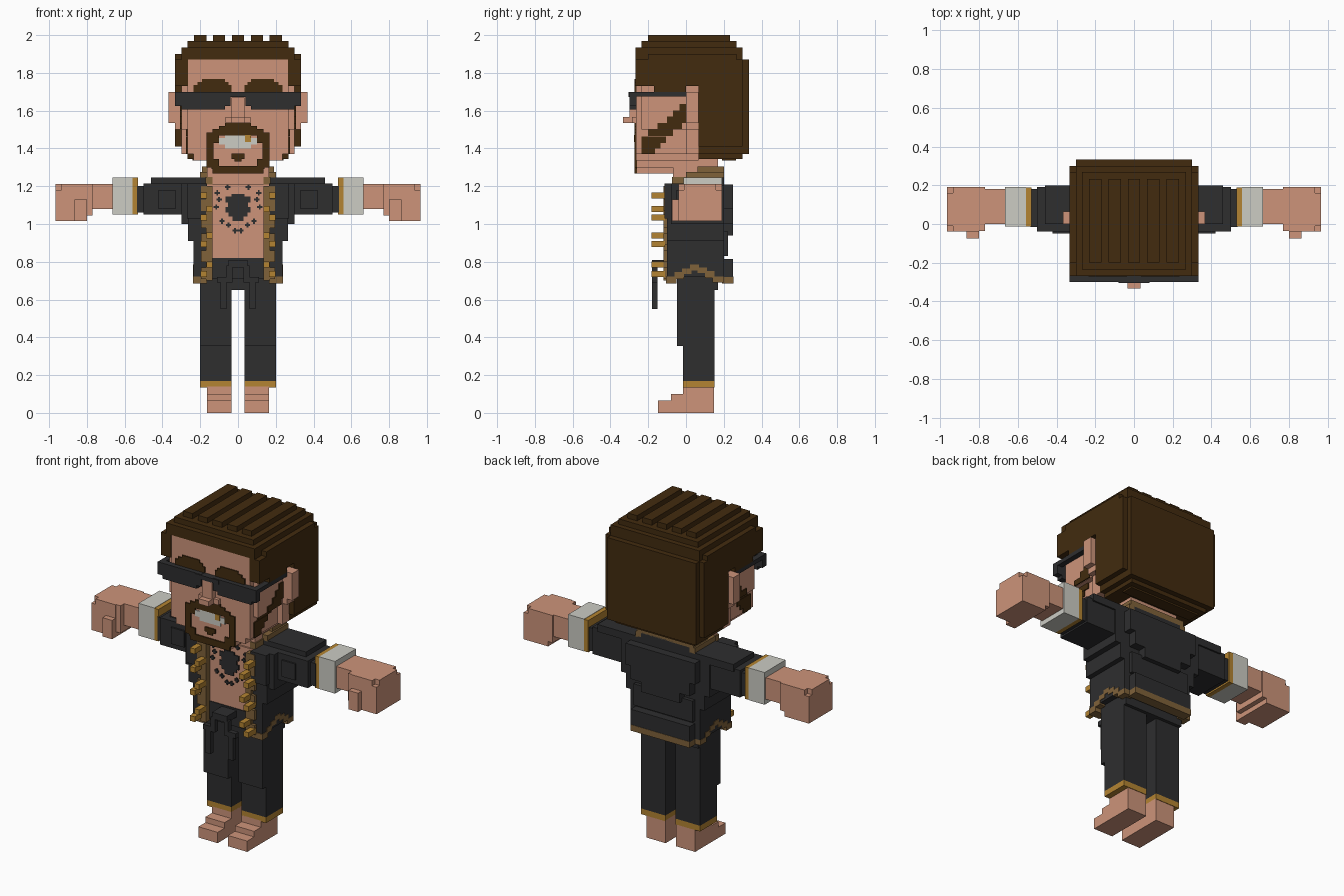
import bpy, bmesh


def material(name, rgb):
    m = bpy.data.materials.new(name)
    m.diffuse_color = [((c / 255 + 0.055) / 1.055) ** 2.4 for c in rgb] + [1]
    return m


SKIN = material("skin", (205, 148, 122))
HAIR = material("dark brown hair", (66, 43, 15))
BLACK = material("charcoal cloth", (46, 46, 47))
WHITE = material("off white", (204, 204, 196))
GOLD = material("gold", (180, 132, 50))
BRASS = material("dull brass", (128, 98, 58))


def blocks(name, mat, boxes, mirror=False):
    """One object out of boxes (x0, x1, y0, y1, z0, z1), optionally mirrored in x."""
    bm = bmesh.new()
    if mirror:
        boxes = list(boxes) + [(-b[1], -b[0], *b[2:]) for b in boxes]
    for x0, x1, y0, y1, z0, z1 in boxes:
        v = [bm.verts.new((x, y, z)) for z in (z0, z1)
             for x, y in ((x0, y0), (x1, y0), (x1, y1), (x0, y1))]
        for f in ((3, 2, 1, 0), (4, 5, 6, 7), (0, 1, 5, 4),
                  (1, 2, 6, 5), (2, 3, 7, 6), (3, 0, 4, 7)):
            bm.faces.new([v[i] for i in f])
    me = bpy.data.meshes.new(name)
    bm.to_mesh(me)
    bm.free()
    me.materials.append(mat)
    ob = bpy.data.objects.new(name, me)
    bpy.context.collection.objects.link(ob)
    return ob


def sym(w, *rest):
    return (-w, w, *rest)


# Feet, trouser legs and gold ankle hems
blocks("feet", SKIN, [(.035, .165, -.015, .147, 0, .14),
                      (.035, .165, -.08, 0, 0, .10),
                      (.035, .165, -.147, -.07, 0, .066)], True)
blocks("ankle_hems", GOLD, [(.035, .2, -.015, .15, .135, .17)], True)
blocks("trouser_legs", BLACK, [(.035, .2, -.015, .15, .17, .36),
                               (.035, .2, -.047, .15, .355, .67)], True)
blocks("trouser_waist", BLACK, [sym(.2, -.047, .17, .65, .72),
                                sym(.2, -.085, .17, .71, .82)])

# Drawstring bow on the waist
blocks("drawstring", BLACK, [(.06, .093, -.18, -.15, .55, .72),
                             (.03, .11, -.18, -.15, .69, .72),
                             (.03, .06, -.18, -.15, .72, .78),
                             (0, .05, -.18, -.08, .77, .81)], True)

# Bare torso and neck
blocks("torso", SKIN, [sym(.17, -.08, .16, .815, 1.21),
                       sym(.165, -.07, .17, 1.2, 1.38)])

# Chest hair: a heart with scattered tufts
rows = [(.035, 1.145, 1.16), (.065, 1.115, 1.145), (.052, 1.09, 1.115),
        (.065, 1.06, 1.09), (.05, 1.04, 1.06), (.03, 1.015, 1.04)]
tufts = [(.055, 1.195), (.11, 1.165), (.115, 1.09), (.085, 1.015),
         (.05, .995), (.10, 1.13), (.015, .965)]
chest = [sym(w, -.087, -.079, a, b) for w, a, b in rows]
for x, z in tufts:
    for s in (-1, 1):
        chest += [(s * x - .014, s * x + .014, -.087, -.079, z - .005, z + .005),
                  (s * x - .005, s * x + .005, -.0865, -.079, z - .014, z + .014)]
blocks("chest_hair", BLACK, chest)

# Open jacket: sides, shoulders, back and tail
blocks("jacket_sides", BLACK, [(.165, .235, -.1, .19, .72, .92),
                               (.165, .265, -.1, .19, .91, 1.05),
                               (.165, .27, -.115, .2, 1.03, 1.215),
                               (.17, .3, -.08, .2, 1.0, 1.215),
                               (.165, .46, 0, .2, 1.2, 1.245)], True)
blocks("jacket_back", BLACK, [sym(.235, .15, .2, .72, .92),
                              sym(.265, .15, .2, .91, 1.245),
                              sym(.2, .19, .222, .83, .96),
                              sym(.235, .19, .25, 1.08, 1.21),
                              sym(.2, .19, .25, 1.0, 1.1),
                              sym(.13, .19, .25, .94, 1.02),
                              sym(.2, .19, .25, .72, .815),
                              sym(.165, .15, .2, 1.2, 1.275)])
blocks("sleeves", BLACK, [(.25, .5, -.04, .19, 1.05, 1.215),
                          (.49, .535, -.015, .18, 1.06, 1.2),
                          (.33, .42, -.05, .19, 1.08, 1.18)], True)
blocks("collar", BRASS, [(.165, .2, .0, .2, 1.24, 1.275),
                         (.165, .19, .06, .2, 1.27, 1.305),
                         (0, .19, .17, .2, 1.27, 1.305),
                         (.135, .172, -.075, .02, 1.2, 1.25)], True)

# Brass hem that arches over the hips, brass front edges, gold studs
hem = [(0, .2, .19, .252, .685, .722), (.17, .237, .14, .2, .69, .722),
       (.2, .237, .1, .15, .715, .75), (.2, .238, .06, .11, .74, .77),
       (.2, .238, .02, .07, .755, .785), (.2, .238, -.02, .03, .735, .765),
       (.2, .238, -.06, -.01, .71, .745), (.165, .238, -.105, -.05, .685, .722)]
blocks("jacket_hem", BRASS, hem, True)
edge = [(.135, .17, -.118, -.07, .7, 1.2)]
edge += [(.16, .195, -.118, -.09, z - .03, z + .03)
         for z in (.74, .83, .92, 1.01, 1.1, 1.17)]
blocks("jacket_front_edges", BRASS, edge, True)
studs = []
for i, z in enumerate((.735, .785, .895, .94, 1.035, 1.08, 1.15)):
    x = .135 if i % 2 else .165
    studs.append((x, x + .033, -.182, -.11, z - .016, z + .016))
blocks("jacket_studs", GOLD, studs, True)

# Cuffs and hands
blocks("cuff_bands", GOLD, [(.53, .558, -.012, .188, 1.05, 1.245)], True)
blocks("cuffs", WHITE, [(.557, .665, -.012, .19, 1.05, 1.247)], True)
blocks("hands", SKIN, [(.66, .78, .0, .18, 1.08, 1.212),
                       (.77, .81, -.035, .19, 1.045, 1.212),
                       (.80, .935, -.04, .19, 1.015, 1.212),
                       (.93, .965, -.04, .19, 1.015, 1.18),
                       (.93, .965, -.01, .16, 1.17, 1.212),
                       (.80, .865, -.075, -.03, 1.015, 1.13)], True)

# Face with stepped jaw, ears and nose
blocks("face", SKIN, [sym(.268, -.265, .2, 1.41, 1.88),
                      sym(.3, -.235, .08, 1.5, 1.75),
                      sym(.268, -.265, .065, 1.37, 1.45),
                      sym(.235, -.265, .065, 1.335, 1.38),
                      sym(.165, -.265, .05, 1.30, 1.34),
                      sym(.13, -.265, -.07, 1.268, 1.31)])
blocks("ears", SKIN, [(.25, .333, 0, .065, 1.5, 1.7),
                      (.33, .367, 0, .065, 1.535, 1.7),
                      (.25, .30, 0, .065, 1.37, 1.51)], True)
blocks("nose", SKIN, [sym(.034, -.3, -.26, 1.535, 1.67),
                      sym(.034, -.333, -.29, 1.535, 1.567),
                      sym(.067, -.285, -.26, 1.535, 1.567)])

# Hair cap: stepped shells, sides, nape and the ridges on top
blocks("hair_cap", HAIR, [sym(.333, -.235, .30, 1.73, 1.87),
                          sym(.30, -.268, .30, 1.87, 1.935),
                          sym(.333, -.2, .268, 1.85, 1.90),
                          sym(.268, -.235, .268, 1.93, 1.968),
                          sym(.30, .065, .333, 1.37, 1.87),
                          sym(.333, .065, .30, 1.41, 1.87),
                          sym(.268, .065, .30, 1.345, 1.40),
                          sym(.24, .19, .265, 1.335, 1.36)])
blocks("hair_front_corners", HAIR, [(.265, .333, -.268, -.2, 1.73, 1.87),
                                    (.265, .333, -.17, 0, 1.70, 1.74)], True)
blocks("hair_ridges", HAIR, [(x - .032, x + .032, -.2, .233, 1.96, 2.0)
                             for x in (-.2, -.1, 0, .1, .2)])

# Sideburns running diagonally along the jaw
burn = [(.25, .307 if z > 1.5 else .275, y, y + w, z, z + .034)
        for y, w, z in ((-.235, .07, 1.37), (-.235, .1, 1.4), (-.235, .13, 1.43),
                        (-.2, .13, 1.466), (-.15, .13, 1.502), (-.1, .1, 1.535),
                        (-.07, .07, 1.568), (-.035, .035, 1.6))]
blocks("sideburns", HAIR, burn, True)

# Eyebrows
blocks("eyebrows", HAIR, [(.035, .235, -.272, -.26, 1.70, 1.735),
                          (.05, .215, -.272, -.26, 1.73, 1.752),
                          (.07, .19, -.272, -.26, 1.75, 1.768)], True)

# Goatee ring
F, B = -.273, -.26
blocks("goatee", HAIR, [(0, .07, F, B, 1.5, 1.535), (0, .1, F, B, 1.49, 1.52),
                        (0, .135, F, B, 1.468, 1.503),
                        (.10, .167, F, B, 1.43, 1.485),
                        (.13, .167, F, B, 1.30, 1.44),
                        (.10, .14, F, B, 1.29, 1.345),
                        (0, .135, F, B, 1.268, 1.308),
                        (0, .035, F, B, 1.345, 1.372),
                        (0, .018, F, B, 1.33, 1.35)], True)

# Teeth, one of them gold
blocks("teeth", WHITE, [sym(.07, -.271, B, 1.40, 1.47),
                        sym(.10, -.271, B, 1.42, 1.455)])
blocks("gold_tooth", GOLD, [(.038, .068, -.276, B, 1.435, 1.47)])

# Sunglasses
blocks("sunglasses", BLACK, [(.07, .30, -.3, -.262, 1.605, 1.70),
                             (.04, .333, -.3, -.262, 1.625, 1.70),
                             (.30, .333, -.3, 0, 1.675, 1.70),
                             (0, .08, -.305, -.262, 1.672, 1.698)], True)
